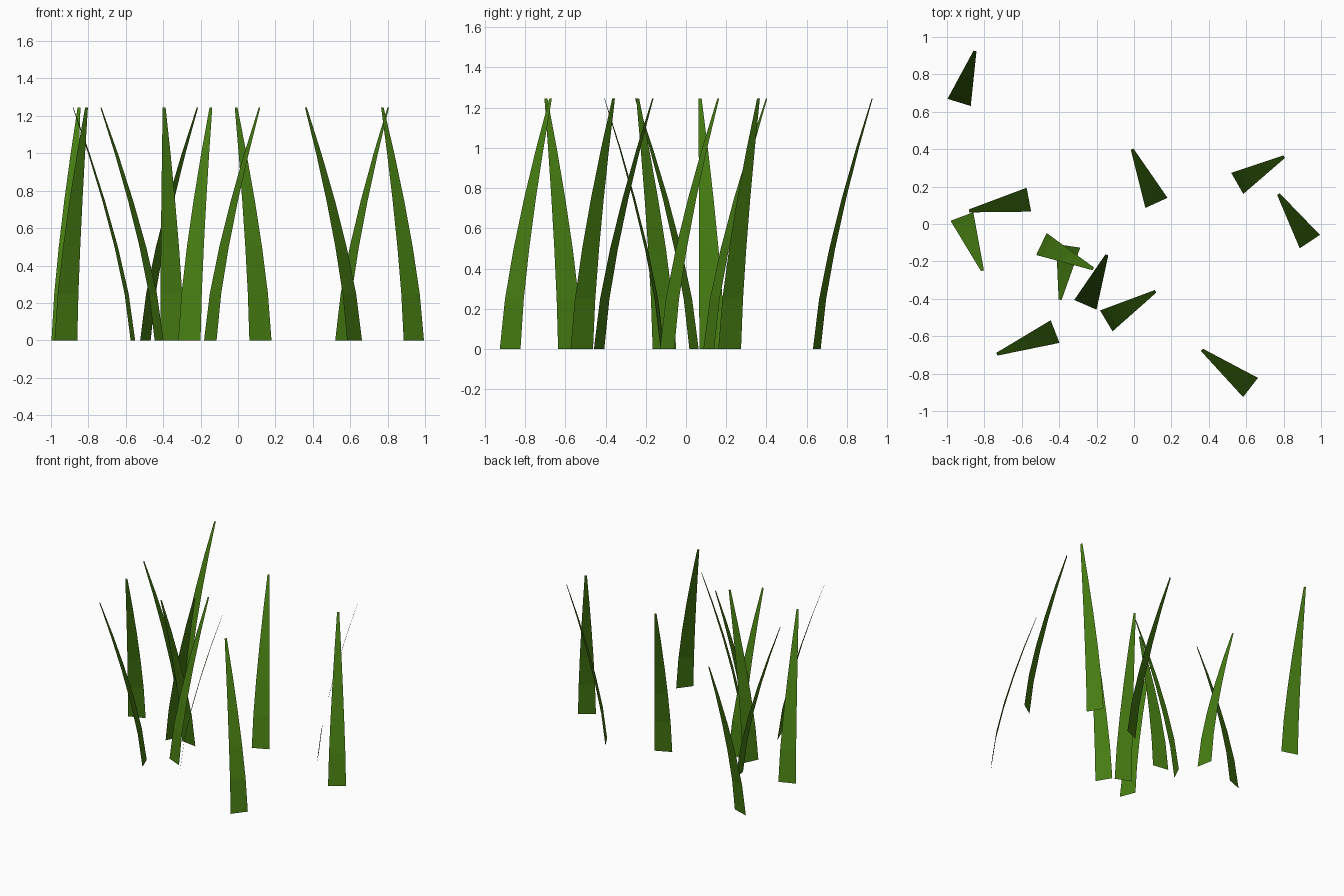
import bpy
from mathutils import Vector

if "Cube" in bpy.data.objects:
    bpy.data.objects.remove(bpy.data.objects["Cube"])

HEIGHT = 1.245
BASE_HALF, TIP_HALF = 0.065, 0.008
SEGMENTS = 5

green = bpy.data.materials.new("grass_green")
green.diffuse_color = (0.062, 0.205, 0.006, 1)
green.use_nodes = True
green.node_tree.nodes["Principled BSDF"].inputs["Base Color"].default_value = green.diffuse_color

# Each blade: root x, y and tip x, y
blades = [
    (-.935, .650, -.850, .925), (-.562, .130, -.882, .070),
    (-.920, .040, -.810, -.250), (-.495, -.107, -.217, -.240),
    (-.352, -.117, -.395, -.405), (-.260, -.432, -.145, -.165),
    (-.148, -.518, .115, -.360), (-.422, -.575, -.733, -.696),
    (.623, -.874, .363, -.673), (.120, .113, -.010, .400),
    (.552, .217, .803, .360), (.940, -.094, .772, .160),
]


def grass_blade(index, x0, y0, x1, y1):
    """Thin, tapering ribbon that bends towards its tip."""
    root = Vector((x0, y0, 0))
    lean = Vector((x1 - x0, y1 - y0, 0))
    side = Vector((-lean.y, lean.x, 0)).normalized()
    verts = []
    for i in range(SEGMENTS + 1):
        t = i / SEGMENTS
        bend = t ** 1.4
        half = BASE_HALF + (TIP_HALF - BASE_HALF) * bend
        centre = root + lean * bend + Vector((0, 0, HEIGHT * t))
        verts += [centre - side * half, centre + side * half]
    faces = [(2 * i, 2 * i + 1, 2 * i + 3, 2 * i + 2) for i in range(SEGMENTS)]
    mesh = bpy.data.meshes.new(f"grass_blade_{index}")
    mesh.from_pydata(verts, [], faces)
    mesh.materials.append(green)
    obj = bpy.data.objects.new(f"grass_blade_{index}", mesh)
    bpy.context.collection.objects.link(obj)


# Scattered tuft of blades
for n, blade in enumerate(blades, 1):
    grass_blade(n, *blade)
